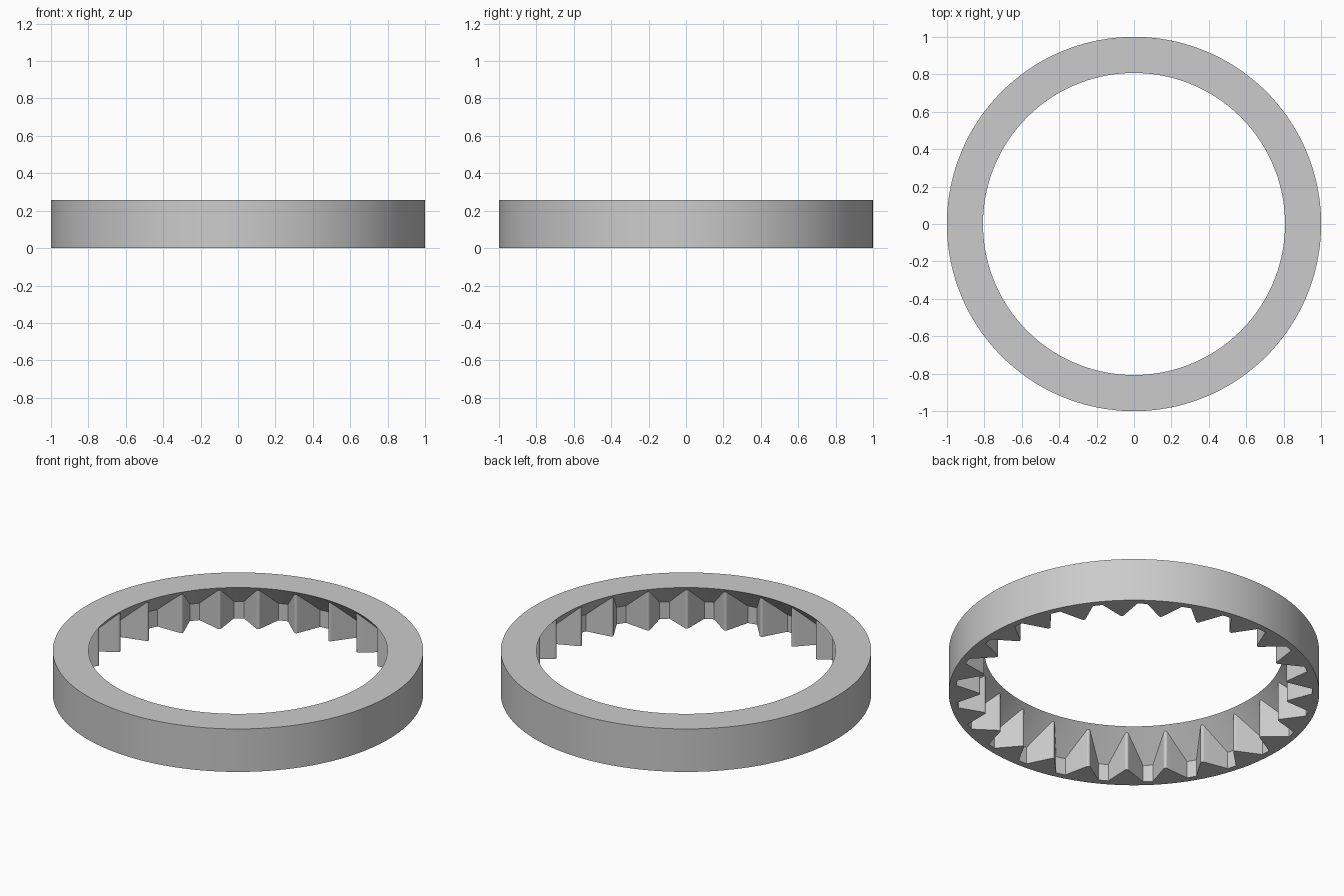
import bpy
import bmesh
import math

cube = bpy.data.objects.get("Cube")
if cube:
    bpy.data.objects.remove(cube, do_unlink=True)

TEETH = 25
PITCH = 2 * math.pi / TEETH
PHASE = math.radians(304.7)    # direction of one tooth crest
OUTER, RIM, CREST, ROOT = 1.0, 0.807, 0.832, 0.962
HEIGHT = 0.256
GAP = 0.027                    # half width of the gap floor
TIP = 0.012                    # rounding of the crest
TIP_STEPS, FLANK_STEPS = 4, 5

steel = bpy.data.materials.new("Plain Grey")
steel.use_nodes = True
grey = (0.6, 0.6, 0.6, 1)
steel.diffuse_color = grey
steel.node_tree.nodes["Principled BSDF"].inputs["Base Color"].default_value = grey


def half_tooth():
    """Radius and angle of points from the crest centre to the gap centre."""
    root_angle = PITCH / 2 - GAP / ROOT
    corner = (ROOT * math.cos(root_angle), ROOT * math.sin(root_angle))
    # Rounded tip
    points = []
    for i in range(TIP_STEPS + 1):
        turn = math.radians(60) * i / TIP_STEPS
        points.append((CREST + TIP * (1 - math.cos(turn)), TIP * math.sin(turn)))
    # Straight flank
    shoulder = points[-1]
    for i in range(1, FLANK_STEPS + 1):
        t = i / FLANK_STEPS
        points.append(tuple(a + (b - a) * t for a, b in zip(shoulder, corner)))
    polar = [(math.hypot(x, y), math.atan2(y, x)) for x, y in points]
    return polar + [(ROOT, PITCH / 2)]


# Tooth outline, mirrored about its crest
half = half_tooth()
tooth = [(r, -a) for r, a in reversed(half[1:])] + half[:-1]

# Ring of cross-sections: tooth wall, 45 degree roof, flat top, outer wall
bm = bmesh.new()
sections = []
for n in range(TEETH):
    for r, a in tooth:
        angle = PHASE + n * PITCH + a
        c, s = math.cos(angle), math.sin(angle)
        section = [(r, 0), (r, HEIGHT - (r - RIM)), (RIM, HEIGHT),
                   (OUTER, HEIGHT), (OUTER, 0)]
        sections.append([bm.verts.new((q * c, q * s, z)) for q, z in section])

for here, there in zip(sections, sections[1:] + sections[:1]):
    for i in range(len(here)):
        j = (i + 1) % len(here)
        bm.faces.new((here[i], here[j], there[j], there[i]))
bmesh.ops.recalc_face_normals(bm, faces=bm.faces)

mesh = bpy.data.meshes.new("toothed_ring")
bm.to_mesh(mesh)
bm.free()
mesh.materials.append(steel)
ring = bpy.data.objects.new("toothed_ring", mesh)
bpy.context.collection.objects.link(ring)

# Smooth round walls, sharp tooth edges
bpy.context.view_layer.objects.active = ring
ring.select_set(True)
bpy.ops.object.shade_smooth_by_angle(angle=math.radians(20))
